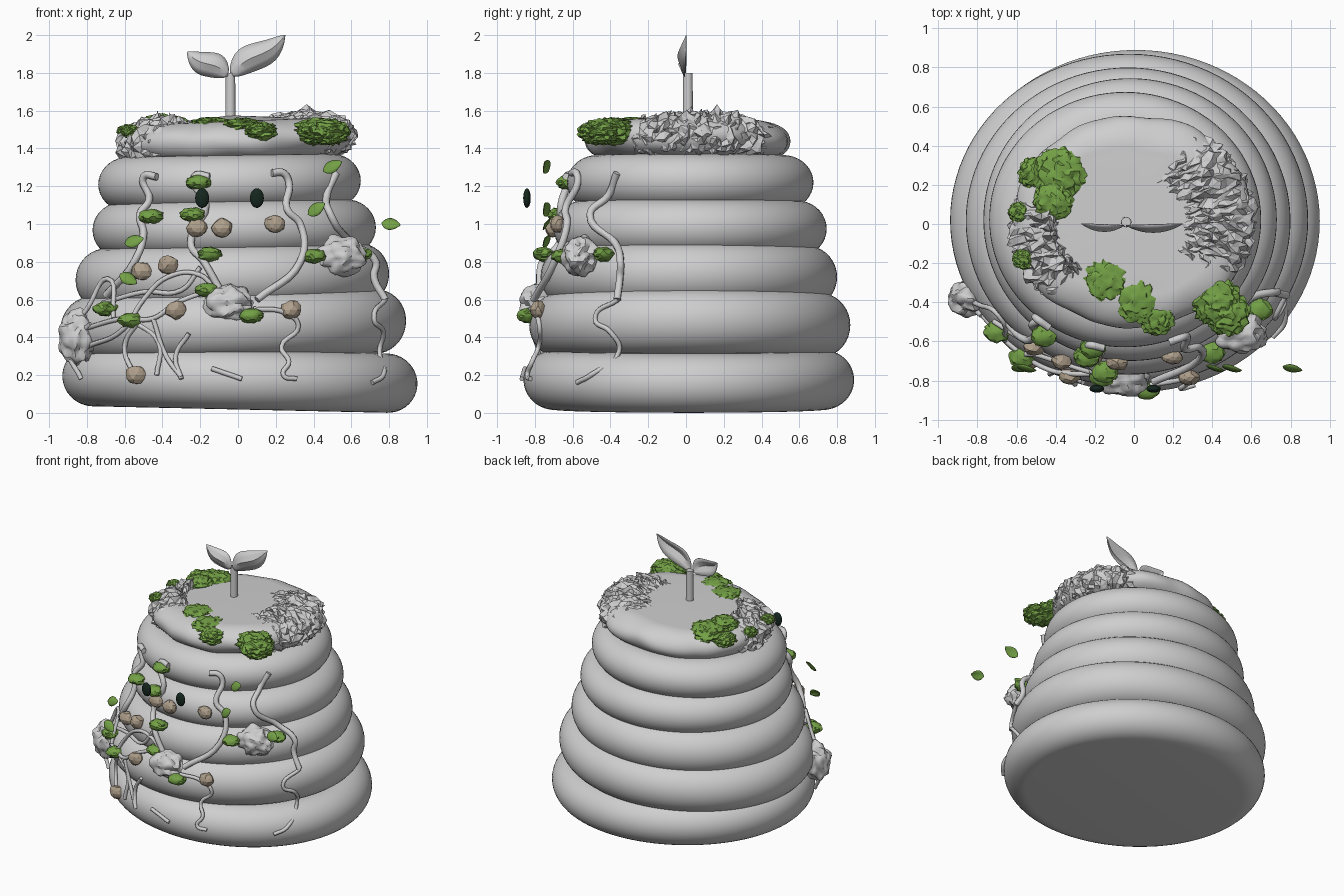
import bpy, bmesh, math, random
from mathutils import Vector, noise

if "Cube" in bpy.data.objects:
    bpy.data.objects.remove(bpy.data.objects["Cube"])

random.seed(4)


def material(name, rgb):
    m = bpy.data.materials.new(name)
    m.diffuse_color = (*rgb, 1)
    m.use_nodes = True
    m.node_tree.nodes["Principled BSDF"].inputs["Base Color"].default_value = m.diffuse_color
    return m


GREY = material("pale_grey", (0.62, 0.62, 0.62))
GREEN = material("moss_green", (0.17, 0.35, 0.06))
TAN = material("tan_stone", (0.43, 0.35, 0.26))
DARK = material("dark_green", (0.008, 0.02, 0.014))


def finish(bm, name, mat, smooth=True, angle=40):
    bmesh.ops.recalc_face_normals(bm, faces=bm.faces)
    me = bpy.data.meshes.new(name)
    bm.to_mesh(me)
    bm.free()
    ob = bpy.data.objects.new(name, me)
    bpy.context.collection.objects.link(ob)
    me.materials.append(mat)
    if smooth:
        bpy.ops.object.select_all(action='DESELECT')
        ob.select_set(True)
        bpy.context.view_layer.objects.active = ob
        bpy.ops.object.shade_smooth_by_angle(angle=math.radians(angle))
    return ob


# Stacked coils: x min, x max, y min, y max, centre z, half height, tilt in x
RINGS = [
    (-0.93, 0.95, -0.86, 0.89, 0.175, 0.157, -0.022),
    (-0.94, 0.89, -0.83, 0.87, 0.465, 0.170, 0.025),
    (-0.86, 0.80, -0.77, 0.80, 0.720, 0.165, 0.020),
    (-0.77, 0.73, -0.70, 0.745, 0.975, 0.150, 0.010),
    (-0.74, 0.65, -0.63, 0.675, 1.220, 0.145, 0.015),
    (-0.62, 0.60, -0.53, 0.55, 1.440, 0.105, 0.040),
]
ROUND = 0.16


def ring_point(ring, ang, phi, grow=0.0):
    x0, x1, y0, y1, zc, h, tilt = ring
    inset = ROUND * (1 - math.cos(phi)) - grow * math.cos(phi)
    x = (x0 + x1) / 2 + ((x1 - x0) / 2 - inset) * math.cos(ang)
    y = (y0 + y1) / 2 + ((y1 - y0) / 2 - inset) * math.sin(ang)
    return Vector((x, y, zc + (h + grow) * math.sin(phi) + tilt * x))


def grid(bm, rows, closed):
    vs = [[bm.verts.new(p) for p in row] for row in rows]
    for a, b in zip(vs, vs[1:]):
        n = len(a)
        for i in range(n if closed else n - 1):
            j = (i + 1) % n
            bm.faces.new((a[i], a[j], b[j], b[i]))
    return vs


for k, ring in enumerate(RINGS):
    bm = bmesh.new()
    n, steps = 96, 20
    rows = []
    for s in range(steps + 1):
        phi = math.radians(-100 + 200 * s / steps)
        if k == 0:
            phi = math.radians(-90 + 190 * s / steps)
        row = [ring_point(ring, 2 * math.pi * i / n, phi) for i in range(n)]
        if k == 5:  # lumpy top coil
            row = [p + Vector((p.x, p.y, 0)).normalized() * 0.03 * noise.noise(p * 5) for p in row]
        rows.append(row)
    vs = grid(bm, rows, True)
    if k == 0:
        bm.faces.new(vs[0])
    if k == 5:  # shallow fan closing the top
        c = bm.verts.new((-0.04, 0.01, 1.575))
        for i in range(n):
            bm.faces.new((vs[-1][i], vs[-1][(i + 1) % n], c))
    finish(bm, "body_coil_%d" % (k + 1), GREY)


# Rough bark crust on two sides of the top
def crust(name, a0, a1, cols, inner):
    bm = bmesh.new()
    rows = []
    for s in range(19):
        t = s / 18
        row = []
        for i in range(cols + 1):
            u = i / cols
            ang = math.radians(a0 + (a1 - a0) * u)
            edge = min(1, 5 * min(u, 1 - u, t + 0.05, 1 - t))
            grow = -0.015 + edge * (0.025 + random.uniform(-0.02, 0.03))
            if t < 0.7:
                p = ring_point(RINGS[5], ang, math.radians(-70 + 165 * t / 0.7), grow)
            else:
                p = ring_point(RINGS[5], ang, math.radians(95), grow)
                q = Vector((-0.04, 0.01, 1.57))
                p = p.lerp(q, (t - 0.7) / 0.3 * inner)
                p.z += edge * random.uniform(0, 0.035)
            row.append(p + Vector([random.uniform(-0.012, 0.012) for _ in range(3)]))
        rows.append(row)
    grid(bm, rows, False)
    bmesh.ops.triangulate(bm, faces=bm.faces)
    finish(bm, name, GREY, False)


crust("bark_crust_right", -38, 62, 40, 0.38)
crust("bark_crust_left", 160, 232, 30, 0.15)


# Stalk and its two leaves
bm = bmesh.new()
bmesh.ops.create_cone(bm, cap_ends=True, segments=20, radius1=0.027, radius2=0.025, depth=0.26)
bmesh.ops.translate(bm, verts=bm.verts, vec=(-0.04, 0.01, 1.67))
finish(bm, "stalk", GREY)


def leaf(name, base, tip, width, fold, mat, normal=(0, -1, 0), bend=0.0):
    base, tip, nrm = Vector(base), Vector(tip), Vector(normal)
    axis = tip - base
    side = axis.cross(nrm).normalized()
    bm = bmesh.new()
    rows = []
    for s in range(13):
        t = s / 12
        w = width * math.sin(math.pi * t ** 0.85) ** 0.75 if 0 < s < 12 else 0.002
        mid = base + axis * t + side * bend * math.sin(2 * math.pi * t)
        rows.append([mid + side * w * v + nrm * fold * (1 - abs(v)) * math.sin(math.pi * t)
                     for v in (-1, -0.5, 0, 0.5, 1)])
    grid(bm, rows, False)
    ob = finish(bm, name, mat)
    mod = ob.modifiers.new("thickness", 'SOLIDIFY')
    mod.thickness = 0.004


leaf("top_leaf_left", (-0.05, -0.01, 1.785), (-0.27, 0.0, 1.91), 0.07, 0.035, GREY, bend=0.012)
leaf("top_leaf_right", (-0.04, -0.01, 1.785), (0.25, 0.0, 2.0), 0.075, 0.04, GREY, bend=-0.015)

# Loose green leaves in front
for i, (x, z, dx, dz) in enumerate([(0.5, 1.305, 0.05, 0.025), (0.415, 1.08, 0.045, 0.03),
                                    (0.81, 1.0, 0.05, -0.005), (-0.55, 0.91, 0.05, 0.015),
                                    (-0.58, 0.71, 0.045, -0.025)]):
    leaf("loose_leaf_%d" % i, (x - dx, -0.73, z - dz), (x + dx, -0.75, z + dz), 0.036, 0.01,
         GREEN, (0, -0.85, 0.5))


# Front surface of the stack at a given x and z
def front_y(x, z):
    best = 0
    for x0, x1, y0, y1, zc, h, tilt in RINGS:
        t = (z - zc - tilt * x) / h
        if abs(t) < 1:
            inset = 0.5 * ROUND * (1 - math.sqrt(1 - t * t))
            rx, ry = (x1 - x0) / 2 - inset, (y1 - y0) / 2 - inset
            u = (x - (x0 + x1) / 2) / rx
            best = min(best, (y0 + y1) / 2 - ry * math.sqrt(max(0.2, 1 - u * u)))
    return best


def lump(name, loc, size, mat, sub, amount, freq, smooth=True):
    bm = bmesh.new()
    bmesh.ops.create_icosphere(bm, subdivisions=sub, radius=1)
    seed = Vector(loc) * 17
    for v in bm.verts:
        v.co *= 1 + amount * noise.noise(v.co * freq + seed)
        v.co = Vector([a * b + c for a, b, c in zip(v.co, size, loc)])
    finish(bm, name, mat, smooth, 35)


# Large moss clumps on top: x, y, z, radius, half height
for i, (x, y, z, r, h) in enumerate([
        (0.42, -0.39, 1.49, 0.125, 0.07), (0.48, -0.46, 1.485, 0.11, 0.065),
        (-0.14, -0.28, 1.525, 0.115, 0.04), (0.02, -0.38, 1.515, 0.12, 0.045),
        (0.12, -0.475, 1.49, 0.09, 0.05), (-0.37, 0.25, 1.5, 0.14, 0.07),
        (-0.51, 0.26, 1.49, 0.08, 0.05), (-0.41, 0.12, 1.53, 0.1, 0.05),
        (-0.59, 0.06, 1.49, 0.05, 0.035), (-0.57, -0.18, 1.49, 0.05, 0.035)]):
    lump("top_moss_%d" % i, (x, y, z), (r, r, h), GREEN, 4, 0.25, 4.5)

# Small moss tufts over the front
for i, (x, z) in enumerate([(-0.21, 1.22), (-0.46, 1.04), (-0.24, 1.05), (-0.15, 0.84), (0.4, 0.83),
                            (0.64, 0.84), (-0.7, 0.55), (-0.57, 0.49), (-0.16, 0.65), (0.07, 0.515)]):
    lump("moss_tuft_%d" % i, (x, front_y(x, z) - 0.02, z), (0.066, 0.055, 0.038), GREEN, 3, 0.22, 5)

# Tan pebbles
for i, (x, z) in enumerate([(-0.215, 0.98), (-0.085, 0.98), (0.195, 1.0), (-0.37, 0.785),
                            (-0.51, 0.75), (-0.33, 0.545), (0.28, 0.545), (-0.54, 0.2)]):
    lump("pebble_%d" % i, (x, front_y(x, z) - 0.01, z), (0.057, 0.04, 0.05), TAN, 2, 0.2, 1.5, False)

# Dark eyes
for x in (-0.19, 0.1):
    lump("eye", (x, -0.842, 1.137), (0.037, 0.02, 0.052), DARK, 3, 0, 1)

# Grey bark knots
for i, (loc, size) in enumerate([((-0.05, -0.79, 0.58), (0.13, 0.09, 0.095)),
                                 ((0.55, -0.56, 0.83), (0.13, 0.1, 0.1)),
                                 ((-0.85, -0.38, 0.4), (0.1, 0.09, 0.14))]):
    lump("bark_knot_%d" % i, loc, size, GREY, 4, 0.28, 2.5)


# Creeping vines: x, z points laid against the front of the stack
def vine(name, pts, r):
    cu = bpy.data.curves.new(name, 'CURVE')
    cu.dimensions = '3D'
    cu.bevel_depth = r
    cu.bevel_resolution = 2
    cu.resolution_u = 6
    cu.use_fill_caps = True
    sp = cu.splines.new('BEZIER')
    sp.bezier_points.add(len(pts) - 1)
    for b, (x, z) in zip(sp.bezier_points, pts):
        b.co = (x, front_y(x, z) - r * 0.7, z)
        b.handle_left_type = b.handle_right_type = 'AUTO'
    cu.materials.append(GREY)
    bpy.context.collection.objects.link(bpy.data.objects.new(name, cu))


VINES = [
    [(0.18, 1.27), (0.24, 1.27), (0.27, 1.22), (0.26, 1.08), (0.33, 1.0), (0.33, 0.8), (0.1, 0.6)],
    [(0.52, 1.27), (0.47, 1.15), (0.49, 1.05), (0.6, 0.9), (0.73, 0.8), (0.72, 0.72), (0.78, 0.6)],
    [(-0.43, 1.25), (-0.5, 1.25), (-0.47, 1.13), (-0.52, 1.05), (-0.5, 0.95), (-0.55, 0.8), (-0.7, 0.62)],
    [(-0.15, 1.25), (-0.23, 1.25), (-0.17, 1.1), (-0.25, 0.9), (-0.18, 0.8), (-0.1, 0.66)],
]
ROOTS = [
    [(0.08, 0.55), (0.25, 0.53), (0.32, 0.46), (0.23, 0.35), (0.27, 0.27), (0.24, 0.2), (0.31, 0.18)],
    [(0.78, 0.6), (0.72, 0.5), (0.77, 0.43), (0.75, 0.33), (0.77, 0.2), (0.71, 0.16)],
    [(-0.88, 0.45), (-0.8, 0.55), (-0.69, 0.71), (-0.66, 0.5)],
    [(-0.8, 0.45), (-0.6, 0.5), (-0.45, 0.5), (-0.33, 0.58), (-0.15, 0.65)],
    [(-0.8, 0.35), (-0.6, 0.45), (-0.5, 0.6), (-0.37, 0.72), (-0.2, 0.73), (-0.12, 0.65)],
    [(-0.53, 0.48), (-0.6, 0.35), (-0.55, 0.2)],
    [(-0.45, 0.5), (-0.38, 0.3), (-0.3, 0.19)],
    [(-0.58, 0.5), (-0.42, 0.37), (-0.43, 0.2)],
    [(-0.26, 0.42), (-0.33, 0.3), (-0.3, 0.18)],
    [(-0.78, 0.47), (-0.9, 0.35), (-0.83, 0.18)],
    [(-0.72, 0.58), (-0.5, 0.64), (-0.3, 0.65), (-0.2, 0.77)],
    [(-0.14, 0.235), (0.02, 0.18)],
]
for i, pts in enumerate(VINES):
    vine("vine_%d" % i, pts, 0.02)
for i, pts in enumerate(ROOTS):
    vine("root_%d" % i, pts, 0.013)
